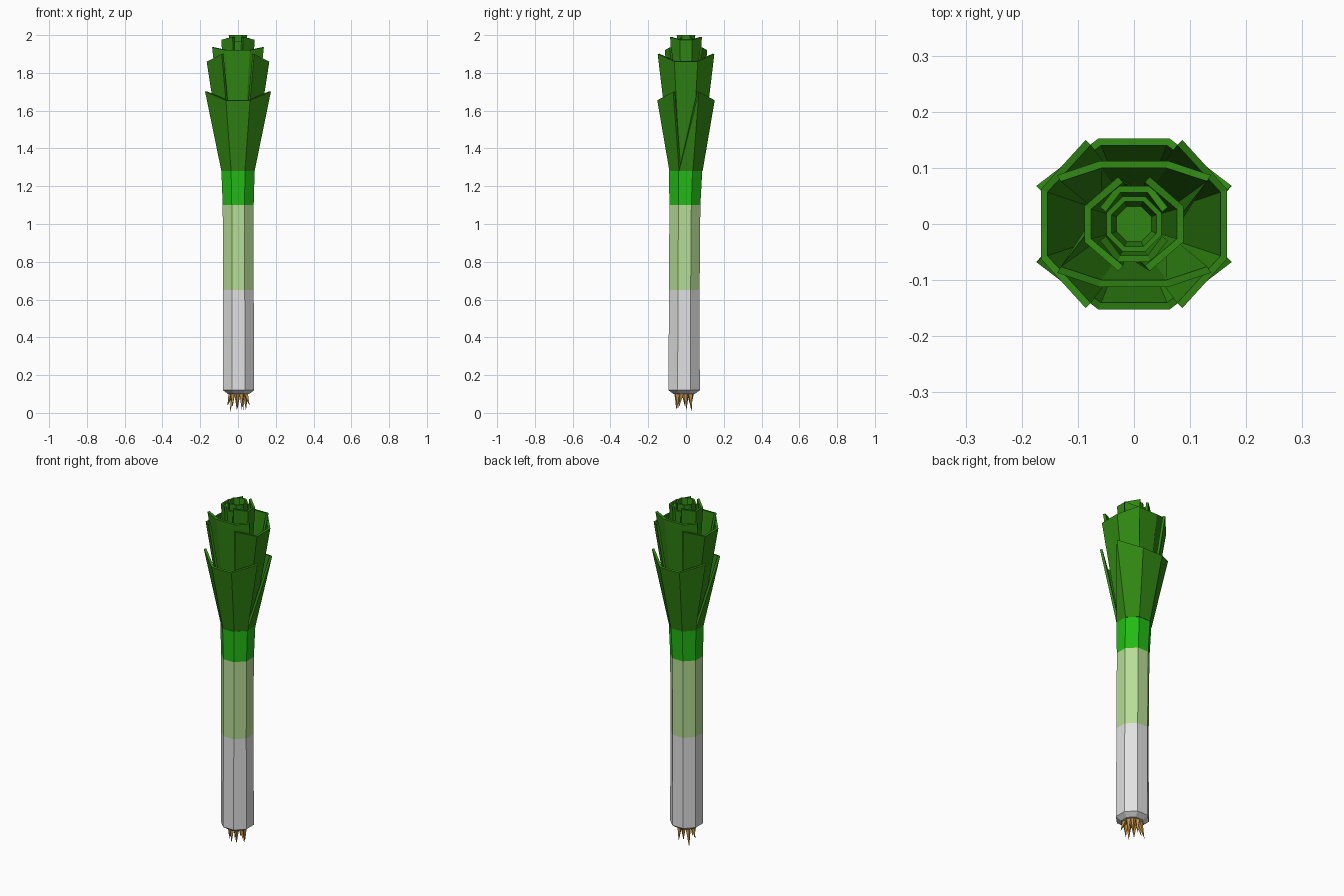
import bpy, bmesh, math, random
from mathutils import Vector

if "Cube" in bpy.data.objects:
    bpy.data.objects.remove(bpy.data.objects["Cube"])

random.seed(4)
K = 1 / math.cos(math.pi / 8)          # apothem -> corner radius


def material(name, rgb):
    m = bpy.data.materials.new(name)
    m.diffuse_color = (*rgb, 1)
    m.use_nodes = True
    m.node_tree.nodes["Principled BSDF"].inputs["Base Color"].default_value = m.diffuse_color
    return m


WHITE = material("white", (0.75, 0.75, 0.75))
PALE = material("pale green", (0.47, 0.72, 0.30))
BRIGHT = material("bright green", (0.016, 0.50, 0.007))
DARK = material("dark green", (0.03, 0.24, 0.006))
ROOT = material("root tan", (0.60, 0.31, 0.06))


def finish(name, bm, mats):
    me = bpy.data.meshes.new(name)
    bm.to_mesh(me)
    bm.free()
    for m in mats:
        me.materials.append(m)
    ob = bpy.data.objects.new(name, me)
    bpy.context.collection.objects.link(ob)
    return ob


def lathe(name, rings, mats):
    """Octagonal rings (apothem, z, cx, cy, material) joined and capped."""
    bm = bmesh.new()
    loops = []
    for r, z, cx, cy, _ in rings:
        loops.append([bm.verts.new((cx + r * K * math.cos(math.radians(22.5 + 45 * i)),
                                    cy + r * K * math.sin(math.radians(22.5 + 45 * i)), z))
                      for i in range(8)])
    for a, b, ring in zip(loops, loops[1:], rings):
        for i in range(8):
            j = (i + 1) % 8
            bm.faces.new((a[i], a[j], b[j], b[i])).material_index = ring[4]
    bm.faces.new(loops[0][::-1]).material_index = rings[0][4]
    bm.faces.new(loops[-1]).material_index = rings[-1][4]
    return finish(name, bm, mats)


# Stem, coloured in bands by height
lathe("stem", [(0.056, 0.10, 0.003, -0.010, 0), (0.083, 0.12, 0.003, -0.010, 0),
               (0.081, 0.65, 0.002, -0.009, 1), (0.082, 1.10, 0.001, -0.006, 2),
               (0.088, 1.28, 0, -0.002, 2)], [WHITE, PALE, BRIGHT])


def leaf(name, turn, base_r, top, tri, thick=0.013):
    """Folded leaf: three panels, plus a wedge panel on one edge if tri."""
    bm = bmesh.new()

    def spin(x, y, z):
        c, s = math.cos(turn), math.sin(turn)
        return bm.verts.new((c * x - s * y, s * x + c * y, z))
    base = []
    for i in range(5 if tri else 4):
        a = math.radians(-22.5 - 45 * i)
        base.append(spin(base_r * K * math.cos(a), base_r * K * math.sin(a), 1.28))
    tips = [spin(*p) for p in top]
    for i in range(3):
        bm.faces.new((base[i], tips[i], tips[i + 1], base[i + 1]))
    if tri:
        bm.faces.new((base[3], tips[3], base[4]))
    for f in bm.faces:
        f.normal_update()
        c = f.calc_center_median()
        if f.normal.dot(Vector((c.x, c.y, 0))) < 0:
            f.normal_flip()
    ob = finish(name, bm, [DARK])
    mod = ob.modifiers.new("thickness", "SOLIDIFY")
    mod.thickness = thick
    mod.offset = -1
    return ob


# Leaf layers, outside to inside: (base apothem, side xyz, middle xyz, start turn, wedge)
layers = [
    ("outer", 0.088, (0.174, 0.068, 1.70), (0.064, 0.152, 1.655), 0, True),
    ("second", 0.076, (0.150, 0.086, 1.90), (0.062, 0.166, 1.86), 1, False),
    ("third", 0.064, (0.137, 0.087, 1.935), (0.062, 0.112, 1.92), 0, True),
    ("fourth", 0.052, (0.084, 0.028, 1.99), (0.032, 0.088, 1.975), 1, True),
    ("fifth", 0.046, (0.060, 0.030, 1.985), (0.030, 0.068, 1.965), 0, False),
]
for name, r, side, mid, start, tri in layers:
    top = [(side[0], -side[1], side[2]), (mid[0], -mid[1], mid[2]),
           (-mid[0], -mid[1], mid[2]), (-side[0], -side[1], side[2])]
    for k in range(2):
        leaf(f"{name}_leaf_{k + 1}", (start + 2 * k) * math.pi / 2, r, top, tri)

# Rolled heart leaf with a shallow open top
lathe("heart_leaf", [(0.035, 1.28, 0, 0, 0), (0.049, 2.0, 0, 0, 0),
                     (0.040, 2.0, 0, 0, 0), (0.031, 1.94, 0, 0, 0)], [DARK])

# Roots: ring of thin spikes
bm = bmesh.new()
for i in range(9):
    a = 2 * math.pi * i / 9 + 0.3
    c = Vector((0.003 + 0.038 * math.cos(a), -0.010 + 0.038 * math.sin(a), 0.105))
    out = Vector((math.cos(a), math.sin(a), 0))
    tip = c + out * random.uniform(-0.005, 0.028)
    tip.z = 0.0 if i == 3 else random.uniform(0.01, 0.045)
    ring = [bm.verts.new(c + 0.015 * Vector((math.cos(a + t), math.sin(a + t), 0)))
            for t in (0, math.pi / 2, math.pi, 3 * math.pi / 2)]
    t = bm.verts.new(tip)
    bm.faces.new(ring)
    for j in range(4):
        bm.faces.new((ring[j], t, ring[(j + 1) % 4]))
bmesh.ops.recalc_face_normals(bm, faces=bm.faces)
finish("roots", bm, [ROOT])
